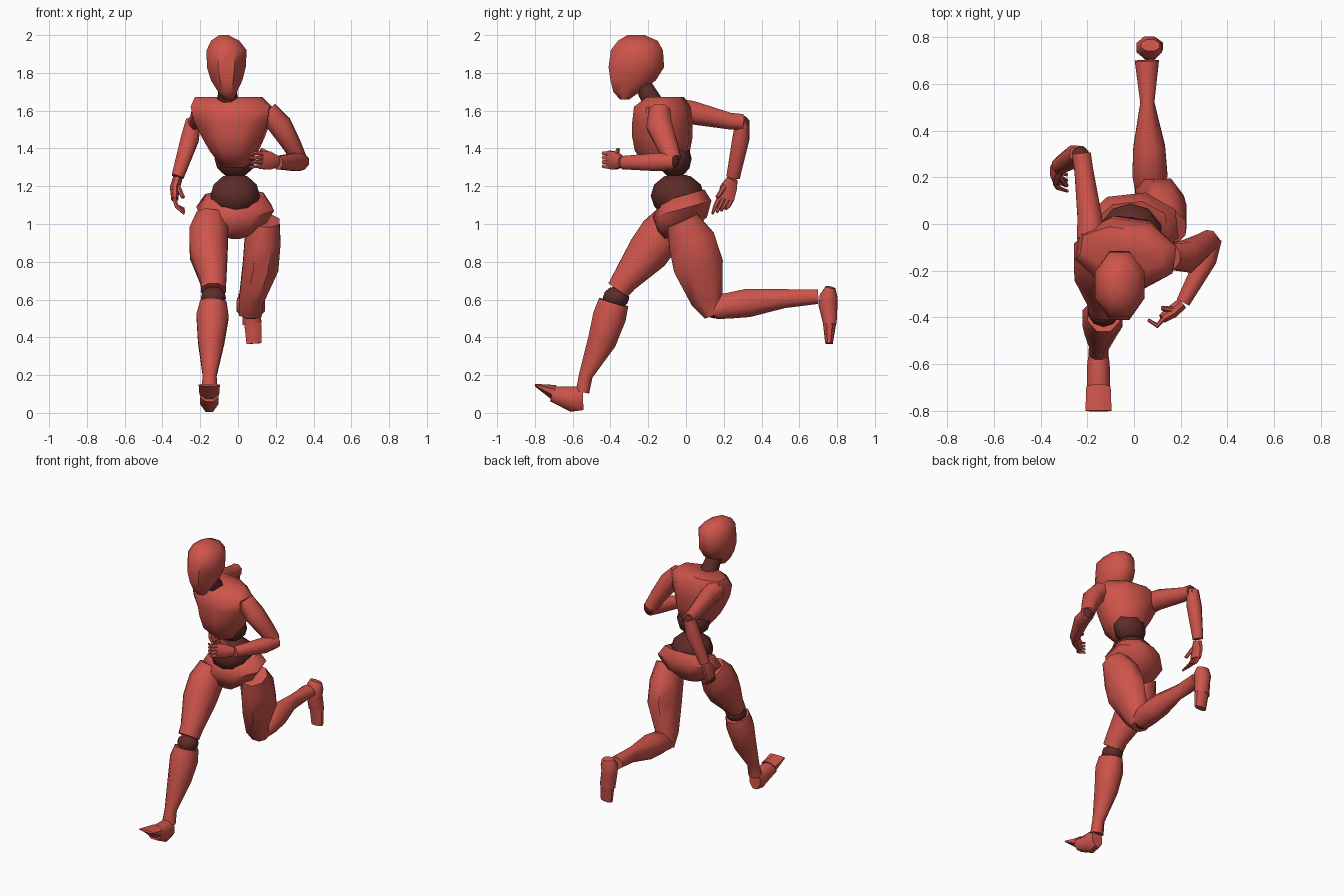
import bpy, bmesh, math
from mathutils import Vector


def material(name, rgb):
    m = bpy.data.materials.new(name)
    m.diffuse_color = (*rgb, 1)
    return m


RED = material("red_shell", (0.62, 0.09, 0.07))
DARK = material("dark_joint", (0.11, 0.024, 0.02))


def finish(name, bm, mat, angle=52):
    bmesh.ops.recalc_face_normals(bm, faces=bm.faces)
    me = bpy.data.meshes.new(name)
    bm.to_mesh(me)
    bm.free()
    me.materials.append(mat)
    for p in me.polygons:
        p.use_smooth = True
    me.set_sharp_from_angle(angle=math.radians(angle))
    ob = bpy.data.objects.new(name, me)
    bpy.context.collection.objects.link(ob)
    return ob


# Skin faceted rings (x, y, z, half width along ref, half depth) along a path
def loft(name, rings, ref=(1, 0, 0), axis=None, n=8, mat=RED):
    bm = bmesh.new()
    loops = []
    grow = 1 / math.cos(math.pi / n)
    for i, (x, y, z, a, b) in enumerate(rings):
        p, q = rings[max(i - 1, 0)], rings[min(i + 1, len(rings) - 1)]
        t = Vector(axis) if axis else Vector(q[:3]) - Vector(p[:3])
        t.normalize()
        s = Vector(ref) - t * t.dot(Vector(ref))
        s.normalize()
        d = t.cross(s)
        loop = []
        for k in range(n):
            w = (k + 0.5) * math.tau / n
            loop.append(bm.verts.new(Vector((x, y, z)) + s * a * grow * math.cos(w)
                                     + d * b * grow * math.sin(w)))
        loops.append(loop)
    for u, v in zip(loops, loops[1:]):
        for k in range(n):
            bm.faces.new((u[k], u[(k + 1) % n], v[(k + 1) % n], v[k]))
    bm.faces.new(loops[0])
    bm.faces.new(loops[-1])
    return finish(name, bm, mat)


def ball(name, centre, radii):
    bm = bmesh.new()
    bmesh.ops.create_uvsphere(bm, u_segments=10, v_segments=6, radius=1)
    for v in bm.verts:
        v.co = Vector(centre) + Vector(v.co[i] * radii[i] for i in range(3))
    return finish(name, bm, DARK)


UP = (0, 0, 1)

# Head and neck
loft("head", [(-.05, -.325, 1.66, .025, .025), (-.055, -.315, 1.70, .05, .07),
              (-.06, -.28, 1.76, .083, .12), (-.062, -.263, 1.83, .103, .147),
              (-.06, -.26, 1.92, .106, .138), (-.068, -.255, 1.97, .075, .105),
              (-.075, -.265, 2.0, .025, .045)], axis=UP)
loft("neck", [(-.05, -.15, 1.60, .06, .055), (-.06, -.23, 1.74, .045, .045)], mat=DARK)

# Torso
loft("chest", [(-.02, -.13, 1.30, .06, .06), (-.02, -.125, 1.385, .122, .14),
               (-.025, -.125, 1.46, .16, .152), (-.03, -.125, 1.54, .195, .15),
               (-.035, -.125, 1.62, .21, .14), (-.05, -.11, 1.672, .175, .09)],
     axis=UP, ref=(1, -.14, 0))
ball("upper_waist", (-.015, -.06, 1.345), (.115, .09, .10))
ball("abdomen", (-.015, -.045, 1.15), (.138, .142, .118))
loft("pelvis", [(-.015, -.02, 1.15, .155, .115), (-.015, -.02, 1.08, .2, .152),
                (-.015, -.02, 1.0, .15, .13), (-.015, -.04, .94, .06, .07)],
     axis=(0, -.28, 1), ref=(1, .12, 0))

# Forward leg
loft("forward_thigh", [(-.14, -.08, 1.04, .08, .08), (-.155, -.13, .95, .103, .115),
                       (-.155, -.2, .85, .1, .112), (-.13, -.325, .70, .068, .07),
                       (-.13, -.36, .65, .065, .062)])
ball("forward_knee", (-.13, -.37, .61), (.07, .07, .06))
loft("forward_shin", [(-.13, -.383, .585, .07, .08), (-.135, -.405, .51, .085, .088),
                      (-.142, -.445, .38, .07, .076), (-.15, -.53, .2, .037, .037),
                      (-.152, -.548, .11, .042, .036)])
loft("forward_foot", [(-.152, -.545, .075, .04, .06), (-.152, -.60, .073, .048, .068),
                      (-.152, -.71, .1, .05, .04)])
loft("forward_toes", [(-.152, -.70, .11, .052, .04), (-.152, -.80, .148, .056, .006)])

# Trailing leg
loft("trailing_thigh", [(.14, -.02, 1.02, .08, .085), (.13, .03, .91, .095, .125),
                        (.12, .065, .78, .095, .132), (.07, .11, .6, .065, .085),
                        (.065, .145, .52, .06, .05)])
ball("trailing_knee", (.065, .15, .55), (.055, .05, .05))
loft("trailing_shin", [(.065, .145, .54, .06, .045), (.068, .21, .565, .075, .068),
                       (.065, .33, .582, .068, .075), (.057, .52, .605, .03, .05),
                       (.055, .70, .615, .052, .038)])
loft("trailing_foot", [(.07, .765, .665, .04, .025), (.065, .755, .62, .055, .047),
                       (.067, .752, .57, .048, .05), (.075, .762, .47, .05, .035)])
loft("trailing_toes", [(.078, .76, .475, .045, .035), (.085, .757, .367, .04, .02)])

# Arm swung back
loft("back_upper_arm", [(-.185, -.06, 1.60, .06, .065), (-.19, .03, 1.59, .052, .062),
                        (-.215, .23, 1.545, .04, .044), (-.225, .3, 1.54, .04, .042)])
ball("back_elbow", (-.232, .295, 1.535), (.04, .04, .04))
loft("back_forearm", [(-.235, .30, 1.55, .04, .035), (-.255, .29, 1.45, .048, .045),
                      (-.32, .25, 1.25, .032, .036)])
loft("back_palm", [(-.32, .247, 1.24, .025, .028), (-.335, .225, 1.19, .025, .045),
                   (-.335, .21, 1.13, .018, .045)])

# Arm swung forward
loft("front_upper_arm", [(.155, -.14, 1.60, .055, .055), (.225, -.14, 1.52, .06, .068),
                         (.285, -.1, 1.42, .047, .055), (.325, -.07, 1.34, .04, .045)])
ball("front_elbow", (.325, -.075, 1.335), (.042, .04, .045))
loft("front_forearm", [(.335, -.06, 1.33, .042, .042), (.31, -.15, 1.328, .045, .048),
                       (.21, -.335, 1.325, .03, .035)])
loft("front_palm", [(.205, -.34, 1.33, .03, .025), (.165, -.375, 1.335, .048, .028),
                    (.12, -.405, 1.34, .048, .02)], ref=UP)

# Four fingers on each hand, bent at the middle joint, plus thumbs
for i in range(4):
    o = (i - 1.5) * .023
    loft(f"back_finger_{i + 1}",
         [(-.337, .21 + o, 1.135, .01, .011), (-.325, .19 + o, 1.095, .01, .01),
          (-.285, .175 + o, 1.055 + .008 * i, .006, .006)], n=6)
    loft(f"front_finger_{i + 1}",
         [(.125, -.405, 1.34 + o, .011, .01), (.10, -.435, 1.34 + o, .01, .01),
          (.06, -.41, 1.335 + o, .006, .006)], ref=UP, n=6)
loft("back_thumb", [(-.32, .205, 1.2, .013, .013), (-.29, .165, 1.14, .009, .009)], n=6)
loft("front_thumb", [(.18, -.37, 1.36, .013, .013), (.12, -.36, 1.395, .009, .009)],
     ref=UP, n=6)
